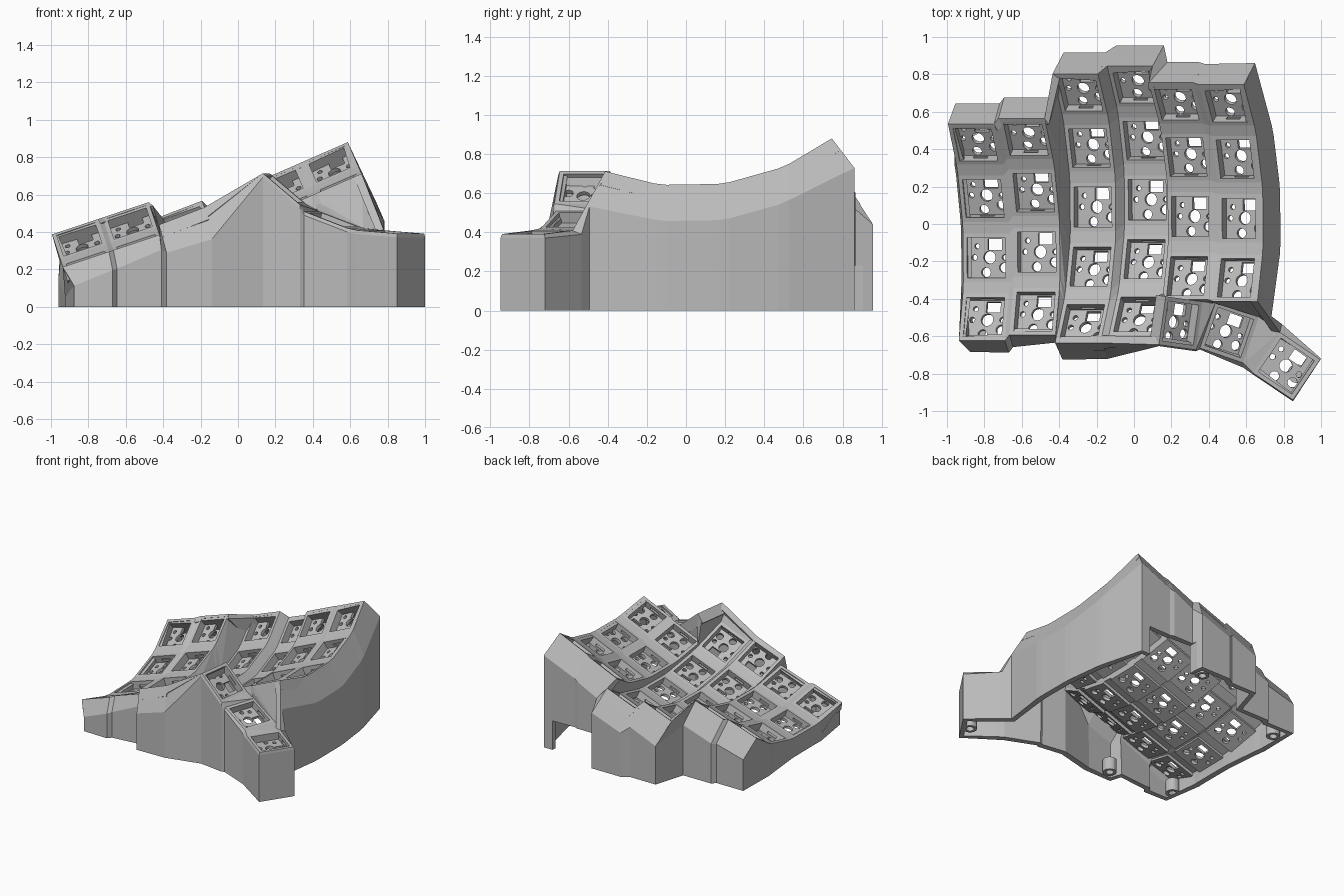
import bpy, bmesh
from math import radians, sin, cos
from mathutils import Matrix, Vector

if "Cube" in bpy.data.objects:
    bpy.data.objects.remove(bpy.data.objects["Cube"])

grey = bpy.data.materials.new("plain grey")
grey.use_nodes = True
grey.diffuse_color = (0.5, 0.5, 0.5, 1)
grey.node_tree.nodes["Principled BSDF"].inputs["Base Color"].default_value = (0.5, 0.5, 0.5, 1)

HW, HH, DEPTH, RADIUS, STEP = 0.13, 0.13, 0.08, 1.15, 16


def add(name, bm):
    mesh = bpy.data.meshes.new(name)
    bm.to_mesh(mesh)
    bm.free()
    mesh.materials.append(grey)
    obj = bpy.data.objects.new(name, mesh)
    bpy.context.collection.objects.link(obj)
    return obj


def box(bm, centre, size):
    m = Matrix.Translation(centre) @ Matrix.Diagonal((*size, 1))
    bmesh.ops.create_cube(bm, size=1, matrix=m)


def tube(bm, centre, radius, height):
    bmesh.ops.create_cone(bm, cap_ends=True, segments=20, radius1=radius, radius2=radius,
                          depth=height, matrix=Matrix.Translation(centre))


def carve(obj, cutters):
    """Cut each cutter out of obj, bake the result, and drop the cutters."""
    for c in cutters:
        c.hide_render = True
        mod = obj.modifiers.new("cut", "BOOLEAN")
        mod.object, mod.solver = c, "EXACT"
    bpy.context.view_layer.update()
    graph = bpy.context.evaluated_depsgraph_get()
    baked = bpy.data.meshes.new_from_object(obj.evaluated_get(graph))
    obj.modifiers.clear()
    obj.data = baked
    for c in cutters:
        bpy.data.objects.remove(c)


def cutter(make, *args):
    bm = bmesh.new()
    make(bm, *args)
    return add("cutter", bm)


# Key socket: a plate with a square well, floor holes and clip slots
bm = bmesh.new()
box(bm, (0, 0, -DEPTH / 2), (2 * HW, 2 * HH, DEPTH))
socket = add("key_socket", bm)
cuts = [cutter(box, (0, 0, 0), (0.215, 0.215, 0.115)),
        cutter(box, (0.03, 0.07, -0.07), (0.08, 0.06, 0.1)),
        cutter(box, (0, 0, -0.038), (0.08, 0.24, 0.018))]
for x, y, r in [(0, 0, 0.034), (-0.085, 0, 0.015), (0.085, 0, 0.015),
                (-0.02, -0.08, 0.026), (0.08, -0.055, 0.026), (-0.07, 0.06, 0.014)]:
    cuts.append(cutter(tube, (x, y, -0.07), r, 0.1))
carve(socket, cuts)

# Placement of the six curved columns: lowest point, tilt, back angle, rows
columns = [((-0.79, -0.20, 0.185), 18.5, 33, 4), ((-0.52, -0.17, 0.275), 18.5, 33, 4),
           ((-0.22, 0.06, 0.275), 21, 33.5, 5), ((0.07, 0.11, 0.325), 21, 33, 5),
           ((0.30, 0.02, 0.475), 23.5, 33, 4), ((0.57, 0.01, 0.593), 23.5, 33, 4)]
place = {}
for c, (low, tilt, back, rows) in enumerate(columns):
    for r in range(rows):
        a = radians(back - STEP * r)
        place[c, r] = (Matrix.Translation(low) @ Matrix.Rotation(radians(-tilt), 4, "Y")
                       @ Matrix.Translation((0, RADIUS * sin(a), RADIUS * (1 - cos(a))))
                       @ Matrix.Rotation(a, 4, "X"))

# Placement of the thumb keys
thumbs = [((0.25, -0.53, 0.63), -8, 40), ((0.51, -0.58, 0.465), -19, 20),
          ((0.815, -0.76, 0.4), -34, 4)]
for i, (pos, yaw, tilt) in enumerate(thumbs):
    place["t", i] = (Matrix.Translation(pos) @ Matrix.Rotation(radians(yaw), 4, "Z")
                     @ Matrix.Rotation(radians(tilt), 4, "Y"))

for (c, r), m in place.items():
    obj = bpy.data.objects.new(f"thumb_key_{r}" if c == "t" else f"key_{c}_{r}", socket.data)
    bpy.context.collection.objects.link(obj)
    obj.matrix_world = m
bpy.data.objects.remove(socket)


def corner(c, r, side, z=0.0):
    y = HH if side[0] == "B" else -HH
    x = HW if side[1] == "R" else -HW
    return place[c, r] @ Vector((x, y, z))


# Webs: hulls that fill the gaps between neighbouring sockets
web = bmesh.new()


def hull(*corners):
    pts = [corner(*k, z) for k in corners for z in (0, -0.06)]
    res = bmesh.ops.convex_hull(web, input=[web.verts.new(p) for p in pts])
    spare = {g for g in res["geom_interior"] + res["geom_unused"]
             if isinstance(g, bmesh.types.BMVert)}
    bmesh.ops.delete(web, geom=list(spare), context="VERTS")


for c, col in enumerate(columns):
    for r in range(col[3] - 1):
        hull((c, r, "FL"), (c, r, "FR"), (c, r + 1, "BL"), (c, r + 1, "BR"))
for c in range(5):
    shift = 1 if c == 1 else 0
    n = min(columns[c][3], columns[c + 1][3])
    for r in range(n):
        s = r + shift
        hull((c, r, "BR"), (c, r, "FR"), (c + 1, s, "BL"), (c + 1, s, "FL"))
        if r < n - 1:
            hull((c, r, "FR"), (c, r + 1, "BR"), (c + 1, s, "FL"), (c + 1, s + 1, "BL"))
for i in range(2):
    hull(("t", i, "BR"), ("t", i, "FR"), ("t", i + 1, "BL"), ("t", i + 1, "FL"))
hull((2, 0, "BL"), (2, 0, "FL"), (1, 0, "BR"))
hull((2, 0, "FL"), (2, 1, "BL"), (1, 0, "BR"))

# Webs joining the thumb keys to the main field
hull((3, 3, "FR"), (3, 4, "BR"), (4, 3, "FL"))
hull((3, 4, "BR"), ("t", 0, "BL"), (4, 3, "FL"))
hull((3, 4, "BR"), (3, 4, "FR"), ("t", 0, "FL"), ("t", 0, "BL"))
hull((3, 4, "FR"), (3, 4, "FL"), ("t", 0, "FL"))
hull((2, 4, "FR"), (3, 4, "FL"), ("t", 0, "FL"))
hull((4, 3, "FL"), ("t", 0, "BL"), ("t", 0, "BR"))
hull((4, 3, "FL"), (4, 3, "FR"), ("t", 0, "BR"))
hull((4, 3, "FR"), ("t", 0, "BR"), ("t", 1, "BL"))
hull((4, 3, "FR"), (5, 3, "FL"), ("t", 1, "BL"))
hull((5, 3, "FL"), ("t", 1, "BL"), ("t", 1, "BR"))
hull((5, 3, "FL"), (5, 3, "FR"), ("t", 1, "BR"))
hull((5, 3, "FR"), ("t", 1, "BR"), ("t", 2, "BL"))
add("key_webs", web)

# Outer wall: rim corner plus the offset to the top of its upright part
low, flush = (0.02, -0.065, -0.1), (0, -0.008, -0.02)
right, left, rear = (0.093, 0, -0.185), (-0.01, 0, -0.1), (0.03, 0.11, -0.16)
rim = [((0, 3, "FL"), (0.06, -0.06, -0.1)), ((0, 3, "FR"), low), ((1, 3, "FL"), low),
       ((1, 3, "FR"), (0.01, -0.04, -0.08)), ((2, 4, "FL"), (0.04, -0.09, -0.15)),
       ((2, 4, "FR"), (0.04, -0.085, -0.17))]
rim += [(("t", 0, "FL"), flush), (("t", 0, "FR"), flush), (("t", 1, "FL"), flush),
        (("t", 1, "FR"), (0, -0.025, -0.02)), (("t", 2, "FL"), flush), (("t", 2, "FR"), flush),
        (("t", 2, "BR"), (0.005, 0.005, -0.02)), (("t", 2, "BL"), (0.01, 0.045, -0.02)),
        ((5, 3, "FR"), (0.075, -0.08, -0.18))]
rim += [((5, r, s), right) for r in (3, 2, 1, 0) for s in ("FR", "BR")][1:-1]
rim += [((5, 0, "BR"), (0.06, 0.115, -0.15)), ((5, 0, "BL"), rear), ((4, 0, "BR"), rear),
        ((4, 0, "BL"), (0.10, 0.11, -0.14)), ((3, 0, "BR"), (0.06, 0.11, -0.17)),
        ((3, 0, "BL"), (0.05, 0.11, -0.17)), ((2, 0, "BR"), (0.04, 0.115, -0.17)),
        ((2, 0, "BL"), (0.06, 0.115, -0.17)), ((1, 0, "BR"), rear), ((1, 0, "BL"), rear),
        ((0, 0, "BR"), rear), ((0, 0, "BL"), (0.04, 0.11, -0.14))]
rim += [((0, r, s), left) for r in range(4) for s in ("BL", "FL")][1:-1]

bm = bmesh.new()
rings = []
for key, offset in rim:
    top = corner(*key)
    mid = top + Vector(offset)
    rings.append([bm.verts.new(p) for p in (top, mid, (mid.x, mid.y, 0))])
for a, b in zip(rings, rings[1:] + rings[:1]):
    for k in (0, 1):
        bm.faces.new((a[k + 1], b[k + 1], b[k], a[k]))
wall = add("outer_wall", bm)
solid = wall.modifiers.new("thickness", "SOLIDIFY")
solid.thickness, solid.offset = 0.045, -1
# Port opening in the rear wall
carve(wall, [cutter(box, (0.37, 0.84, 0.1), (0.4, 0.22, 0.26))])

# Screw bosses inside the bottom edge
for i, (x, y) in enumerate([(0.87, -0.8), (-0.3, -0.63), (-0.84, -0.57), (-0.87, 0.52), (0.08, 0.86)]):
    bm = bmesh.new()
    tube(bm, (x, y, 0.05), 0.05, 0.1)
    boss = add(f"screw_boss_{i}", bm)
    carve(boss, [cutter(tube, (x, y, 0.03), 0.028, 0.1)])
